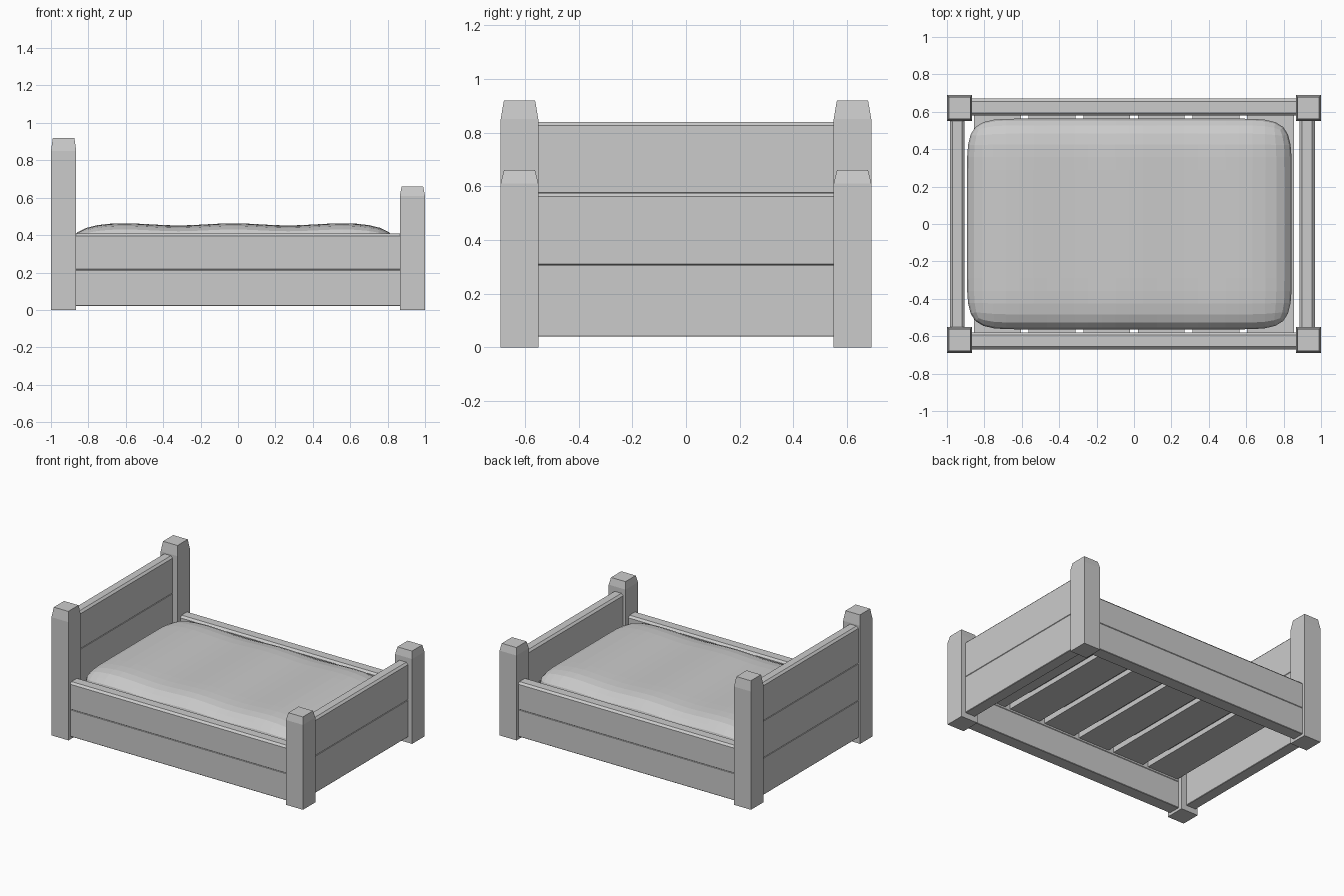
import bpy, bmesh

if "Cube" in bpy.data.objects:
    bpy.data.objects.remove(bpy.data.objects["Cube"], do_unlink=True)

grey = bpy.data.materials.new("light_grey")
grey.use_nodes = True
COLOUR = (0.6, 0.6, 0.6, 1)
grey.diffuse_color = COLOUR
grey.node_tree.nodes["Principled BSDF"].inputs["Base Color"].default_value = COLOUR


def finish(bm, name):
    bmesh.ops.recalc_face_normals(bm, faces=bm.faces)
    mesh = bpy.data.meshes.new(name)
    bm.to_mesh(mesh)
    bm.free()
    mesh.materials.append(grey)
    obj = bpy.data.objects.new(name, mesh)
    bpy.context.collection.objects.link(obj)
    return obj


def box(lo, hi):
    bm = bmesh.new()
    bmesh.ops.create_cube(bm, size=1)
    for v in bm.verts:
        v.co = [a + (b - a) * (c + 0.5) for a, b, c in zip(lo, hi, v.co)]
    return bm


def long_edges(bm, axis, z):
    """Edges running along an axis at a given height."""
    return [e for e in bm.edges
            if abs(e.verts[0].co[axis] - e.verts[1].co[axis]) > 1
            and all(abs(v.co.z - z) < 1e-4 for v in e.verts)]


def plank(name, lo, hi, axis, top):
    """Plank with a fine seam bevel, and a wider one on an exposed top."""
    bm = box(lo, hi)
    for z, width in ((lo[2], 0.003), (hi[2], 0.014 if top else 0.003)):
        bmesh.ops.bevel(bm, geom=long_edges(bm, axis, z), offset=width,
                        segments=1, affect='EDGES')
    return finish(bm, name)


def board(name, lo, hi, axis, count):
    """Panel of stacked planks."""
    step = (hi[2] - lo[2]) / count
    for i in range(count):
        z = lo[2] + i * step
        plank(f"{name}_plank_{i + 1}", (lo[0], lo[1], z),
              (hi[0], hi[1], z + step), axis, i == count - 1)


def post(name, x, y, height, shoulder):
    """Corner post with a tapered head."""
    w, d = 0.0675, 0.07
    bm = box((x - w, y - d, 0), (x + w, y + d, shoulder))
    top = max(bm.faces, key=lambda f: f.calc_center_median().z)
    head = bmesh.ops.extrude_discrete_faces(bm, faces=[top])["faces"][0]
    for v in head.verts:
        v.co.x += 0.01 if v.co.x < x else -0.01
        v.co.y += 0.012 if v.co.y < y else -0.012
        v.co.z = height
    return finish(bm, name)


# Posts and side rails
for side, s in (("front", -1), ("back", 1)):
    post(f"head_post_{side}", -0.9325, s * 0.62, 0.92, 0.85)
    post(f"foot_post_{side}", 0.9325, s * 0.62, 0.66, 0.61)
    y0, y1 = sorted((s * 0.58, s * 0.67))
    board(f"side_rail_{side}", (-0.88, y0, 0.02), (0.88, y1, 0.41), 0, 2)

# Headboard and footboard
board("headboard", (-0.985, -0.57, 0.04), (-0.905, 0.57, 0.84), 1, 3)
board("footboard", (0.885, -0.57, 0.04), (0.967, 0.57, 0.575), 1, 2)

# Slats
for i in range(6):
    x = -0.855 + i * 0.292
    finish(box((x, -0.59, 0.23), (x + 0.25, 0.59, 0.27)), f"slat_{i + 1}")

# Mattress: coarse padded block, softened by subdivision
COLS, ROWS = 6, 4
bm = bmesh.new()
bmesh.ops.create_grid(bm, x_segments=COLS, y_segments=ROWS, size=1)
bmesh.ops.solidify(bm, geom=bm.faces[:], thickness=0.2)
mid = sum(v.co.z for v in bm.verts) / len(bm.verts)
for v in bm.verts:
    col = round((v.co.x + 1) * COLS / 2)
    top = v.co.z > mid
    v.co.x = -0.025 + v.co.x * 0.88
    v.co.y *= 0.575
    v.co.z = (0.475 if col % 2 else 0.44) if top else 0.265
mattress = finish(bm, "mattress")
soft = mattress.modifiers.new("soften", 'SUBSURF')
soft.levels = soft.render_levels = 2
